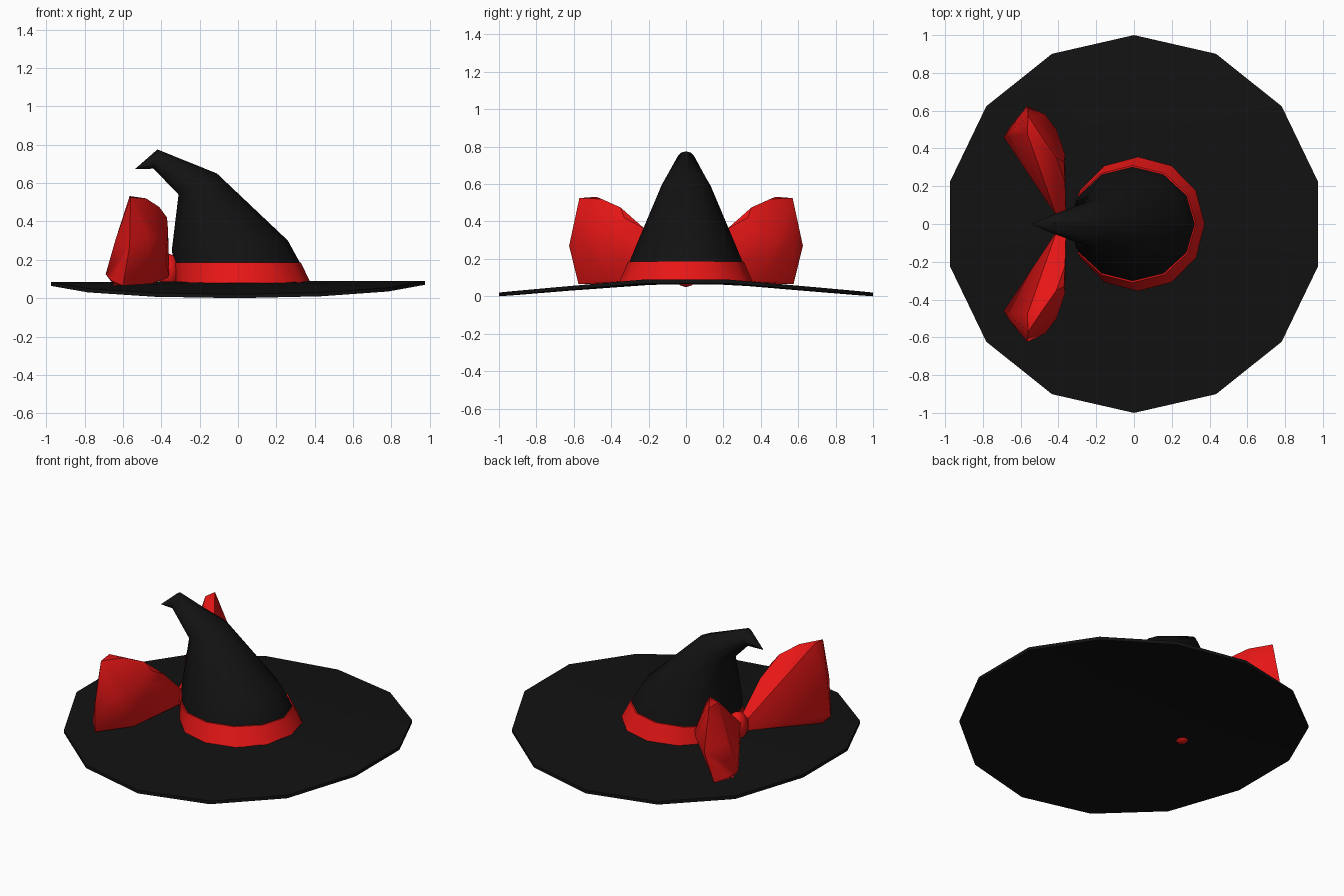
import bpy, bmesh, math
from mathutils import Vector

if "Cube" in bpy.data.objects:
    bpy.data.objects.remove(bpy.data.objects["Cube"])


def material(name, rgb):
    m = bpy.data.materials.new(name)
    m.diffuse_color = (*rgb, 1)
    m.use_nodes = True
    m.node_tree.nodes["Principled BSDF"].inputs["Base Color"].default_value = m.diffuse_color
    return m


BLACK = material("black_felt", (0.006, 0.006, 0.006))
RED = material("red_ribbon", (0.8, 0.008, 0.008))


def finish(name, bm, mat, angle):
    bmesh.ops.recalc_face_normals(bm, faces=bm.faces)
    mesh = bpy.data.meshes.new(name)
    bm.to_mesh(mesh)
    bm.free()
    obj = bpy.data.objects.new(name, mesh)
    bpy.context.collection.objects.link(obj)
    mesh.materials.append(mat)
    bpy.ops.object.select_all(action='DESELECT')
    obj.select_set(True)
    bpy.context.view_layer.objects.active = obj
    bpy.ops.object.shade_smooth_by_angle(angle=math.radians(angle))
    return obj


def loft(name, rings, mat, angle):
    """Skin a list of equal-length point rings and close both ends."""
    bm = bmesh.new()
    loops = [[bm.verts.new(p) for p in ring] for ring in rings]
    for a, b in zip(loops, loops[1:]):
        for i in range(len(a)):
            j = (i + 1) % len(a)
            bm.faces.new((a[i], a[j], b[j], b[i]))
    bm.faces.new(loops[0][::-1])
    bm.faces.new(loops[-1])
    return finish(name, bm, mat, angle)


def tilted_ring(right, left, half_width, sides=12):
    """Ellipse spanning two (x, z) points on the centre plane."""
    r, l = Vector((right[0], 0, right[1])), Vector((left[0], 0, left[1]))
    mid, u = (r + l) / 2, (r - l) / 2
    v = Vector((0, half_width, 0))
    return [mid + u * math.cos(t) + v * math.sin(t)
            for t in (2 * math.pi * i / sides for i in range(sides))]


# Brim: thin 14-sided disc drooping toward front and back
def brim_ring(radius, drop):
    pts = []
    for i in range(14):
        t = math.pi / 2 + 2 * math.pi * i / 14
        x, y = radius * math.cos(t), radius * math.sin(t)
        pts.append((x, y, 0.087 - 0.086 * max(0, abs(y) - 0.22) + 0.003 * x - drop))
    return pts


loft("brim", [brim_ring(r, d) for r, d in
              ((0.23, 0.02), (0.6, 0.02), (1, 0.02), (1, 0), (0.6, 0), (0.23, 0))],
     BLACK, 35)

# Crown: cone that leans back and folds over at the tip
loft("crown", [tilted_ring(*r) for r in (
    ((0.34, 0.08), (-0.325, 0.08), 0.325),
    ((0.32, 0.19), (-0.335, 0.19), 0.30),
    ((0.26, 0.30), (-0.345, 0.25), 0.265),
    ((-0.11, 0.65), (-0.31, 0.54), 0.13),
    ((-0.42, 0.775), (-0.44, 0.675), 0.05),
    ((-0.535, 0.675), (-0.54, 0.672), 0.004))], BLACK, 60)

# Hat band
loft("hat_band", [tilted_ring(*r) for r in (
    ((0.378, 0.08), (-0.335, 0.08), 0.355),
    ((0.328, 0.185), (-0.34, 0.185), 0.31))], RED, 35)

# Bow loops: puffed wedges, mirrored front to back
LOOP = [(-.41, .04, .19), (-.36, .04, .19), (-.41, .04, .11), (-.36, .04, .11),
        (-.365, .22, .36), (-.37, .33, .42), (-.41, .35, .475), (-.48, .45, .52),
        (-.56, .57, .525), (-.565, .48, .532), (-.565, .625, .27), (-.47, .58, .33),
        (-.41, .50, .32), (-.365, .37, .36), (-.64, .50, .30), (-.69, .46, .125),
        (-.66, .51, .09), (-.645, .45, .065), (-.60, .575, .065), (-.45, .40, .075),
        (-.375, .35, .20)]
for side, name in ((1, "back_bow_loop"), (-1, "front_bow_loop")):
    bm = bmesh.new()
    for x, y, z in LOOP:
        bm.verts.new((x, y * side, z))
    hull = bmesh.ops.convex_hull(bm, input=bm.verts)
    loose = {v for v in hull["geom_interior"] + hull["geom_unused"]
             if isinstance(v, bmesh.types.BMVert)}
    bmesh.ops.delete(bm, geom=list(loose), context='VERTS')
    finish(name, bm, RED, 40)

# Bow knot, dipping slightly through the brim
bm = bmesh.new()
bmesh.ops.create_uvsphere(bm, u_segments=8, v_segments=6, radius=1)
for v in bm.verts:
    v.co = Vector((-0.36 + v.co.x * 0.06, v.co.y * 0.07, 0.14 + v.co.z * 0.092))
finish("bow_knot", bm, RED, 60)
